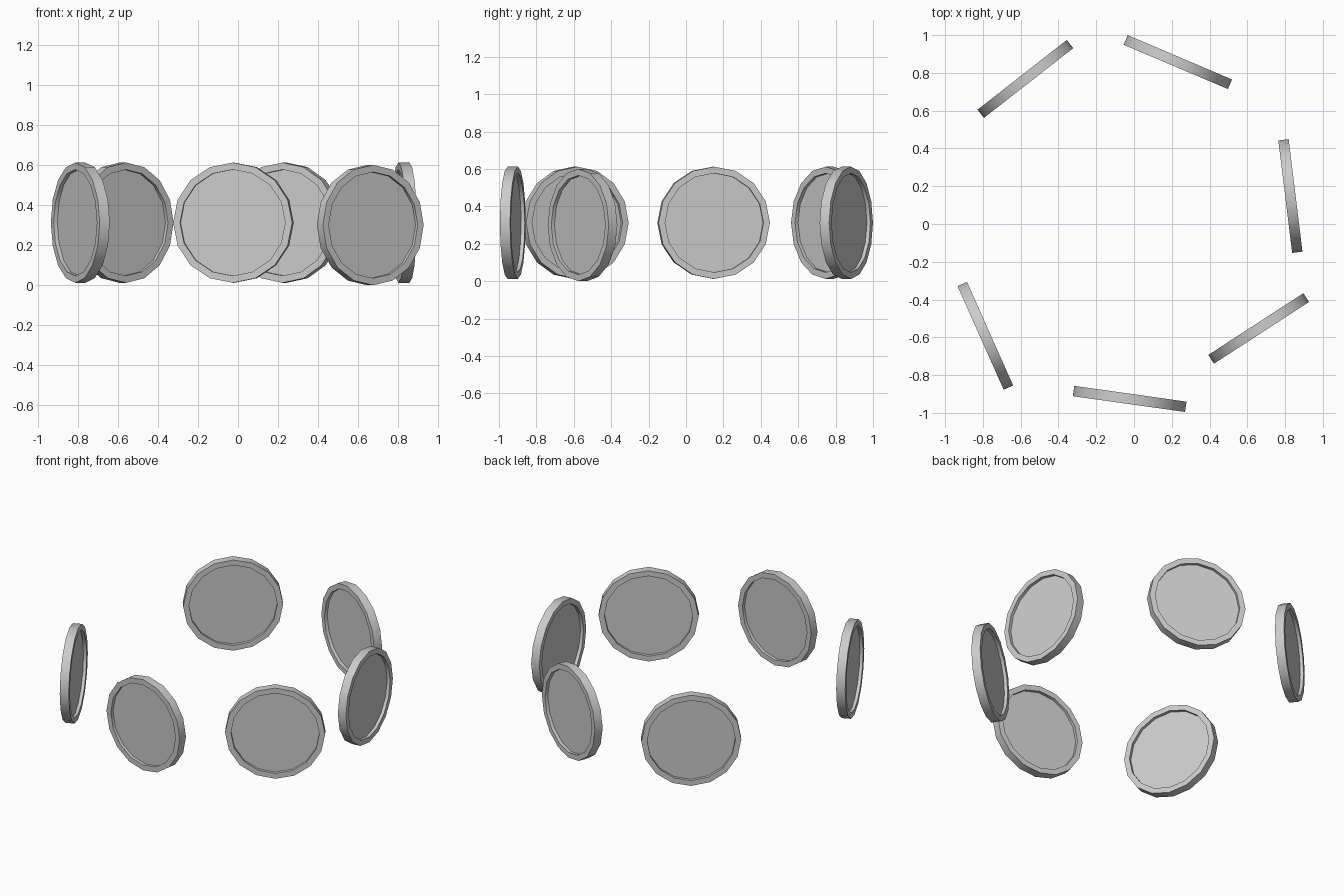
import bpy, bmesh, math
from mathutils import Matrix

if "Cube" in bpy.data.objects:
    bpy.data.objects.remove(bpy.data.objects["Cube"])

RADIUS, INNER, THICK, DEPTH, SIDES = 0.3, 0.265, 0.055, 0.02, 16

grey = bpy.data.materials.new("plain grey")
grey.diffuse_color = (0.6, 0.6, 0.6, 1)
grey.use_nodes = True
grey.node_tree.nodes["Principled BSDF"].inputs["Base Color"].default_value = grey.diffuse_color


def make_disc(name, x, y, z, heading):
    """Upright disc with a raised rim around a sunken face on both sides."""
    bm = bmesh.new()
    bmesh.ops.create_cone(bm, cap_ends=True, segments=SIDES, radius1=RADIUS,
                          radius2=RADIUS, depth=THICK)
    # one corner of the outline points straight up
    bmesh.ops.rotate(bm, verts=bm.verts, matrix=Matrix.Rotation(math.pi / 2, 3, 'X'))
    # rim: inset each cap, then sink a second inset of the same size
    caps = [f for f in bm.faces if len(f.verts) == SIDES]
    for cap in caps:
        width = (RADIUS - INNER) * math.cos(math.pi / SIDES)
        bmesh.ops.inset_region(bm, faces=[cap], thickness=width, use_even_offset=True)
        inward = -cap.normal.copy()
        ext = bmesh.ops.extrude_face_region(bm, geom=[cap])
        verts = [v for v in ext['geom'] if isinstance(v, bmesh.types.BMVert)]
        bmesh.ops.translate(bm, verts=verts, vec=inward * DEPTH)
        if cap.is_valid:
            bm.faces.remove(cap)
    bmesh.ops.recalc_face_normals(bm, faces=bm.faces)
    mesh = bpy.data.meshes.new(name)
    bm.to_mesh(mesh)
    bm.free()
    mesh.materials.append(grey)
    obj = bpy.data.objects.new(name, mesh)
    bpy.context.collection.objects.link(obj)
    obj.location = (x, y, z)
    obj.rotation_euler = (0, 0, math.radians(heading))
    bpy.ops.object.select_all(action='DESELECT')
    obj.select_set(True)
    bpy.context.view_layer.objects.active = obj
    bpy.ops.object.shade_smooth_by_angle(angle=math.radians(30))


# ring of six discs: name, centre, heading of the disc plane
for disc in [
    ("back_left_disc", -0.575, 0.768, 0.312, 38),
    ("back_right_disc", 0.232, 0.857, 0.312, -23),
    ("right_disc", 0.828, 0.148, 0.312, -83),
    ("front_right_disc", 0.660, -0.553, 0.300, 33),
    ("front_disc", -0.023, -0.926, 0.312, -8),
    ("left_disc", -0.787, -0.592, 0.312, -66),
]:
    make_disc(*disc)
